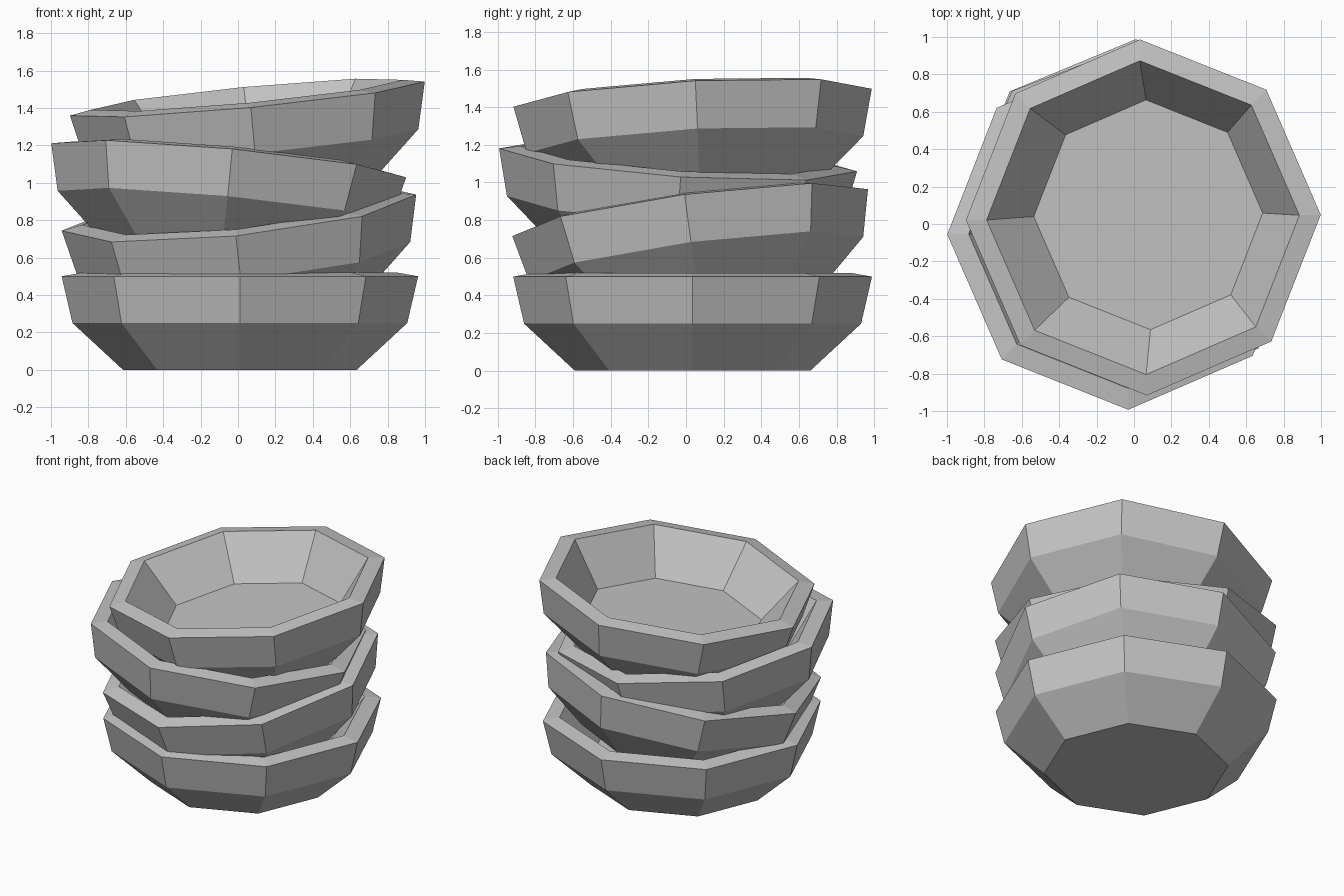
import bpy
import bmesh
from math import cos, sin, tau, radians
from mathutils import Vector, Matrix

cube = bpy.data.objects.get("Cube")
if cube:
    bpy.data.objects.remove(cube, do_unlink=True)

SIDES = 8
RIM = 0.5  # height of the outer rim edge
# (radius, height) from the foot, up the outside, over the rim, down to the floor
PROFILE = [(0.625, 0), (0.895, 0.25), (0.953, RIM), (0.84, 0.52), (0.615, 0.225)]


def make_material(name, value):
    mat = bpy.data.materials.new(name)
    mat.use_nodes = True
    colour = (value, value, value, 1)
    mat.diffuse_color = colour
    mat.node_tree.nodes["Principled BSDF"].inputs["Base Color"].default_value = colour
    return mat


def make_bowl_mesh(mat):
    bm = bmesh.new()
    rings = []
    for radius, height in PROFILE:
        angles = [tau * i / SIDES for i in range(SIDES)]
        rings.append([bm.verts.new((radius * cos(a), radius * sin(a), height)) for a in angles])
    # Walls between neighbouring rings
    for low, high in zip(rings, rings[1:]):
        for i in range(SIDES):
            j = (i + 1) % SIDES
            bm.faces.new((low[i], low[j], high[j], high[i]))
    # Foot and inner floor
    bm.faces.new(rings[0][::-1])
    bm.faces.new(rings[-1])
    mesh = bpy.data.meshes.new("bowl")
    bm.to_mesh(mesh)
    bm.free()
    mesh.materials.append(mat)
    return mesh


def place_bowl(name, mesh, centre, slope, turn):
    """Put the rim centre at a point, tilted by its x and y slopes."""
    normal = Vector((-slope[0], -slope[1], 1)).normalized()
    tilt = Vector((0, 0, 1)).rotation_difference(normal).to_matrix().to_4x4()
    bowl = bpy.data.objects.new(name, mesh)
    bpy.context.collection.objects.link(bowl)
    bowl.matrix_world = (Matrix.Translation(centre) @ tilt
                         @ Matrix.Rotation(radians(turn), 4, "Z")
                         @ Matrix.Translation((0, 0, -RIM)))


# Stack of loosely piled bowls, bottom to top
bowl_mesh = make_bowl_mesh(make_material("grey ceramic", 0.55))
place_bowl("bottom_bowl", bowl_mesh, (0.01, 0.035, RIM), (0, 0), 0)
place_bowl("second_bowl", bowl_mesh, (0.005, 0.022, 0.84), (0.106, 0.13), -1.4)
place_bowl("third_bowl", bowl_mesh, (-0.05, -0.042, 1.12), (-0.095, -0.066), 1)
place_bowl("top_bowl", bowl_mesh, (0.05, 0.035, 1.45), (0.095, 0.052), 1)
